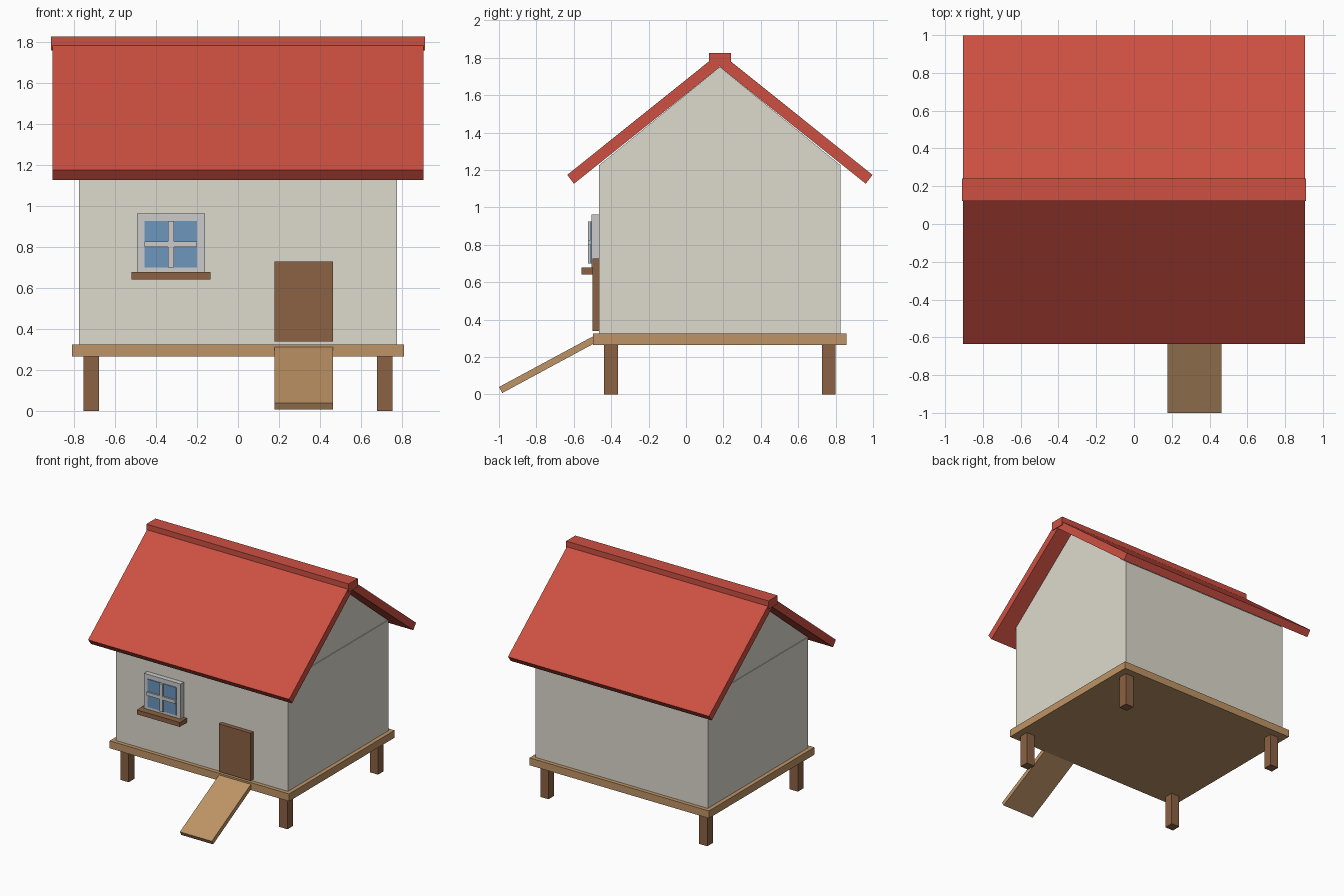
import bpy, bmesh

if "Cube" in bpy.data.objects:
    bpy.data.objects.remove(bpy.data.objects["Cube"])


def material(name, rgb):
    m = bpy.data.materials.new(name)
    lin = [(c / 255 / 12.92) if c < 10 else ((c / 255 + 0.055) / 1.055) ** 2.4 for c in rgb]
    m.diffuse_color = (*lin, 1)
    m.use_nodes = True
    m.node_tree.nodes["Principled BSDF"].inputs["Base Color"].default_value = m.diffuse_color
    return m


WALL = material("plaster", (222, 218, 206))
RED = material("roof_red", (205, 80, 66))
DARK = material("dark_wood", (140, 98, 68))
LIGHT = material("light_wood", (190, 148, 102))
WHITE = material("white_paint", (224, 224, 222))
GLASS = material("glass_blue", (110, 150, 190))


def extrude_x(name, profile, x0, x1, mat):
    """Solid from a (y, z) profile stretched from x0 to x1."""
    bm = bmesh.new()
    face = bm.faces.new([bm.verts.new((x0, y, z)) for y, z in profile])
    ext = bmesh.ops.extrude_face_region(bm, geom=[face])["geom"]
    bmesh.ops.translate(bm, vec=(x1 - x0, 0, 0),
                        verts=[g for g in ext if isinstance(g, bmesh.types.BMVert)])
    bmesh.ops.recalc_face_normals(bm, faces=bm.faces)
    mesh = bpy.data.meshes.new(name)
    bm.to_mesh(mesh)
    bm.free()
    mesh.materials.append(mat)
    obj = bpy.data.objects.new(name, mesh)
    bpy.context.collection.objects.link(obj)
    return obj


def box(name, x, y, z, mat):
    (y0, y1), (z0, z1) = y, z
    return extrude_x(name, [(y0, z0), (y1, z0), (y1, z1), (y0, z1)], *x, mat)


MID = 0.181      # y of the ridge
FRONT = -0.465   # y of the front wall

# Platform and legs
box("platform", (-0.808, 0.808), (-0.497, 0.859), (0.265, 0.325), LIGHT)
for sx, side in ((-1, "left"), (1, "right")):
    for sy, end in ((-1, "front"), (1, "back")):
        cx, cy = sx * 0.715, MID + sy * 0.582
        box(f"{end}_{side}_leg", (cx - 0.037, cx + 0.037), (cy - 0.037, cy + 0.037),
            (0, 0.265), DARK)

# Walls with a slightly inset gable
box("walls", (-0.775, 0.775), (FRONT, 0.827), (0.325, 1.225), WALL)
extrude_x("gable", [(FRONT, 1.225), (0.827, 1.225), (MID, 1.751)], -0.77, 0.77, WALL)

# Roof slopes and ridge cap
for s, side in ((-1, "front"), (1, "back")):
    slope = [(0, 1.751), (0.78, 1.127), (0.816, 1.174), (0.037, 1.798)]
    extrude_x(f"{side}_roof", [(MID + s * y, z) for y, z in slope], -0.905, 0.905, RED)
box("ridge_cap", (-0.911, 0.911), (MID - 0.059, MID + 0.059), (1.756, 1.825), RED)

# Door and ramp
box("door", (0.177, 0.464), (-0.5, FRONT), (0.34, 0.728), DARK)
extrude_x("ramp", [(-1.0, 0.04), (-0.982, 0.008), (-0.478, 0.28), (-0.495, 0.312)],
          0.177, 0.464, LIGHT)

# Window: frame, four-pane glass, crossbars and sill
WX, WZ = -0.327, 0.813
box("window_frame", (WX - 0.165, WX + 0.165), (-0.505, FRONT), (WZ - 0.15, WZ + 0.15), WHITE)
box("window_glass", (WX - 0.128, WX + 0.128), (-0.511, -0.5), (WZ - 0.113, WZ + 0.113), GLASS)
box("upright_bar", (WX - 0.014, WX + 0.014), (-0.524, -0.505), (WZ - 0.113, WZ + 0.113), WHITE)
box("cross_bar", (WX - 0.128, WX + 0.128), (-0.524, -0.505), (WZ - 0.014, WZ + 0.014), WHITE)
box("window_sill", (WX - 0.193, WX + 0.193), (-0.559, FRONT), (0.642, 0.678), DARK)
